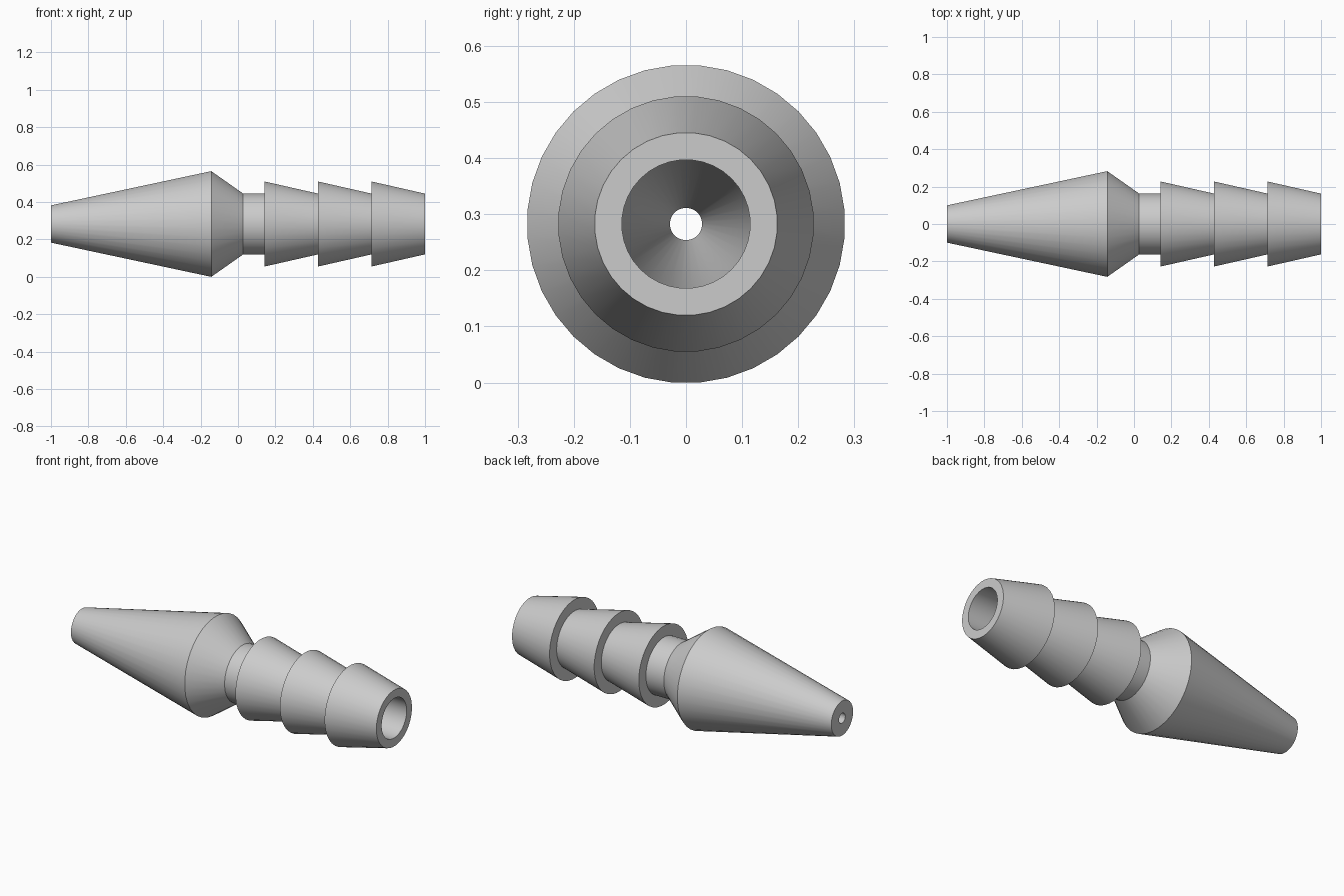
import bpy, bmesh, math
from mathutils import Matrix, Vector

cube = bpy.data.objects.get("Cube")
if cube:
    bpy.data.objects.remove(cube, do_unlink=True)

SIDES = 36
AXIS_Z = 0.2825
NECK, BARB, BULGE = 0.163, 0.228, 0.2836
BORE, ORIFICE = 0.1145, 0.0287

# One plain grey material
grey = bpy.data.materials.new("plain_grey")
grey.use_nodes = True
colour = (0.6, 0.6, 0.6, 1)
grey.diffuse_color = colour
grey.node_tree.nodes["Principled BSDF"].inputs["Base Color"].default_value = colour

# Outer profile: tapered nose, shoulder and neck
profile = [(-1, ORIFICE), (-1, 0.1), (-0.143, BULGE), (0.028, NECK)]
# Three hose barbs, each tapering back to the neck radius
for i in range(3):
    start = 1 - (3 - i) * 2 / 7
    profile += [(start, NECK), (start, BARB)]
profile.append((1, NECK))
# Inner profile: straight bore, then a cone narrowing to the orifice
profile += [(1, BORE), (-0.143, BORE)]

# Revolve the closed profile about the long axis
bm = bmesh.new()
verts = [bm.verts.new((x, 0, r)) for x, r in profile]
edges = [bm.edges.new((v, verts[(i + 1) % len(verts)])) for i, v in enumerate(verts)]
bmesh.ops.spin(bm, geom=verts + edges, cent=(0, 0, 0), axis=(1, 0, 0),
               angle=2 * math.pi, steps=SIDES, use_merge=True)
bmesh.ops.remove_doubles(bm, verts=bm.verts, dist=0.0001)
bmesh.ops.recalc_face_normals(bm, faces=bm.faces)
# Half a step of turn puts flat sides at the top and bottom
bmesh.ops.transform(bm, matrix=Matrix.Rotation(math.pi / SIDES, 4, 'X'), verts=bm.verts)
bmesh.ops.translate(bm, vec=Vector((0, 0, AXIS_Z)), verts=bm.verts)

mesh = bpy.data.meshes.new("barbed_nozzle")
bm.to_mesh(mesh)
bm.free()
mesh.materials.append(grey)
nozzle = bpy.data.objects.new("barbed_nozzle", mesh)
bpy.context.collection.objects.link(nozzle)

# Smooth round surfaces, sharp rims
bpy.ops.object.select_all(action='DESELECT')
nozzle.select_set(True)
bpy.context.view_layer.objects.active = nozzle
bpy.ops.object.shade_smooth_by_angle(angle=math.radians(25))
